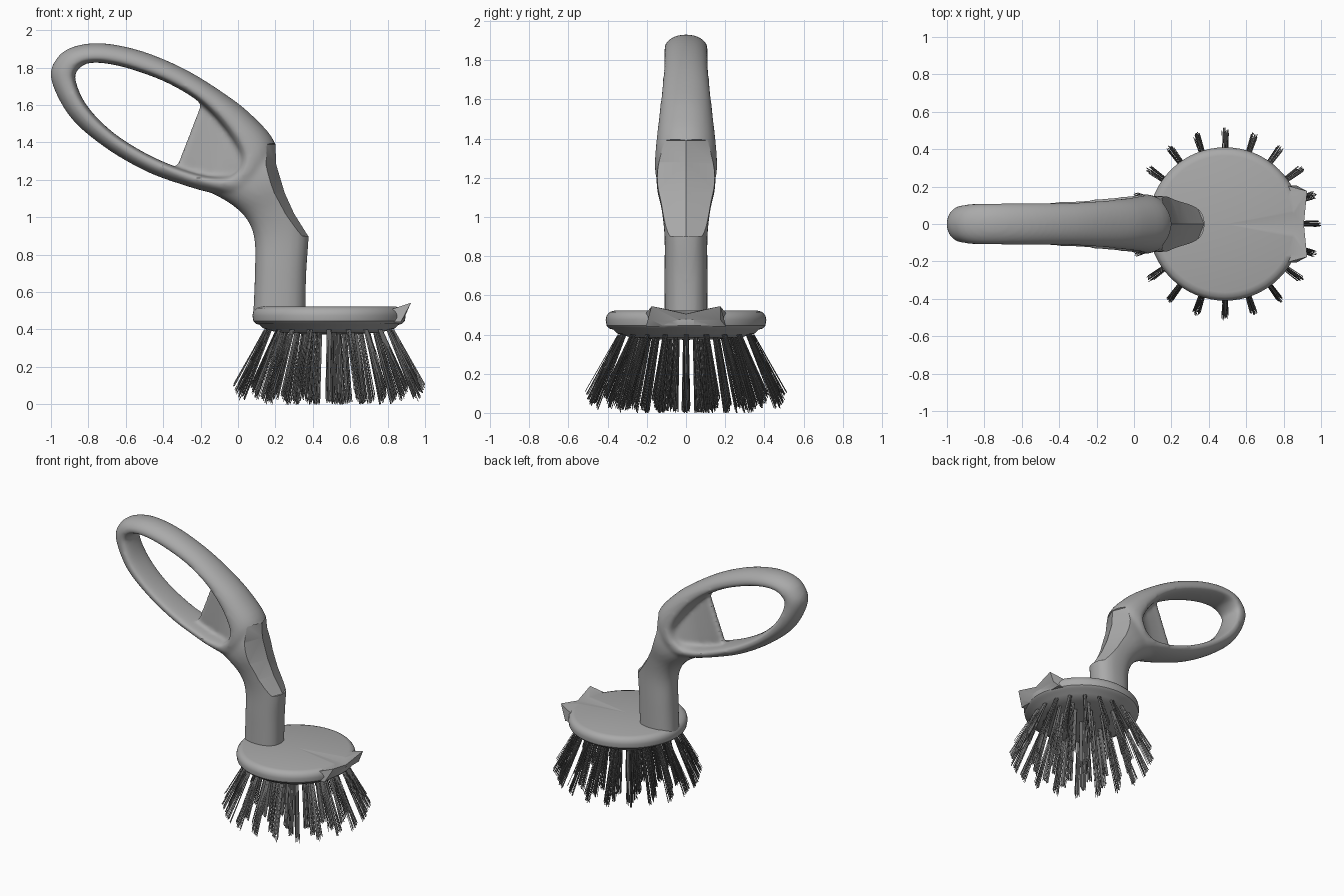
import bpy, bmesh, math, random
from mathutils import Vector

if "Cube" in bpy.data.objects:
    bpy.data.objects.remove(bpy.data.objects["Cube"])

random.seed(4)
HEAD_X = 0.487


def paint(ob, name, g):
    mat = bpy.data.materials.get(name) or bpy.data.materials.new(name)
    mat.diffuse_color = (g, g, g, 1)
    mat.use_nodes = True
    mat.node_tree.nodes["Principled BSDF"].inputs["Base Color"].default_value = mat.diffuse_color
    ob.data.materials.clear()
    ob.data.materials.append(mat)


def make_object(name, bm):
    bmesh.ops.recalc_face_normals(bm, faces=bm.faces)
    me = bpy.data.meshes.new(name)
    bm.to_mesh(me)
    bm.free()
    ob = bpy.data.objects.new(name, me)
    bpy.context.collection.objects.link(ob)
    return ob


def bake(ob):
    dg = bpy.context.evaluated_depsgraph_get()
    me = bpy.data.meshes.new_from_object(ob.evaluated_get(dg))
    ob.modifiers.clear()
    ob.data = me


def boolean(ob, other, op):
    m = ob.modifiers.new("bool", 'BOOLEAN')
    m.operation, m.solver, m.object = op, 'EXACT', other
    bake(ob)
    bpy.data.objects.remove(other)


def shade(ob, deg):
    bpy.ops.object.select_all(action='DESELECT')
    ob.select_set(True)
    bpy.context.view_layer.objects.active = ob
    bpy.ops.object.shade_smooth_by_angle(angle=math.radians(deg))


def spline(rows, closed, steps):
    """Catmull-Rom through rows of numbers."""
    n, out = len(rows), []
    get = (lambda i: rows[i % n]) if closed else (lambda i: rows[max(0, min(n - 1, i))])
    for i in range(n if closed else n - 1):
        for s in range(steps):
            t = s / steps
            out.append([0.5 * (2 * b + (c - a) * t + (2 * a - 5 * b + 4 * c - d) * t * t
                               + (3 * b - a - 3 * c + d) * t ** 3)
                        for a, b, c, d in zip(get(i - 1), get(i), get(i + 1), get(i + 2))])
    if not closed:
        out.append(list(rows[-1]))
    return out


def loft(bm, rows, closed=False, e=2.4, bias=0.0, steps=5, n=28):
    """Rows: x1, z1, x2, z2, half width. Bias moves the widest part towards point 2."""
    rings = []
    for x1, z1, x2, z2, w in spline(rows, closed, steps):
        ring = []
        for k in range(n):
            a = 2 * math.pi * k / n
            u = math.copysign(abs(math.cos(a)) ** (2 / e), math.cos(a))
            v = math.copysign(abs(math.sin(a)) ** (2 / e), math.sin(a))
            u = bias + u * (1 - bias if u > 0 else 1 + bias)
            ring.append(bm.verts.new(((x1 + x2) / 2 + u * (x2 - x1) / 2, v * w,
                                      (z1 + z2) / 2 + u * (z2 - z1) / 2)))
        rings.append(ring)
    m = len(rings)
    for i in range(m if closed else m - 1):
        p, q = rings[i], rings[(i + 1) % m]
        for k in range(n):
            bm.faces.new((p[k], p[(k + 1) % n], q[(k + 1) % n], q[k]))
    if not closed:
        bm.faces.new(rings[0])
        bm.faces.new(rings[-1])


def prism(name, pts, half):
    """Extrude an x-z outline symmetrically in y."""
    bm = bmesh.new()
    f = bm.faces.new([bm.verts.new((x, -half, z)) for x, z in pts])
    r = bmesh.ops.extrude_face_region(bm, geom=[f])
    bmesh.ops.translate(bm, vec=(0, 2 * half, 0),
                        verts=[v for v in r['geom'] if isinstance(v, bmesh.types.BMVert)])
    return make_object(name, bm)


# Handle: grip loop (outer point, inner point, half width)
bm = bmesh.new()
loft(bm, [
    (-1.0, 1.74, -.87, 1.74, .10), (-.965, 1.855, -.845, 1.80, .105),
    (-.87, 1.915, -.79, 1.825, .11), (-.72, 1.93, -.69, 1.82, .112),
    (-.52, 1.89, -.55, 1.785, .113), (-.30, 1.80, -.37, 1.715, .115),
    (-.10, 1.68, -.20, 1.61, .125), (.07, 1.55, -.07, 1.47, .14),
    (.20, 1.39, 0, 1.34, .155), (.17, 1.22, -.005, 1.27, .16),
    (.06, 1.10, -.05, 1.23, .15), (-.12, 1.125, -.15, 1.22, .14),
    (-.30, 1.175, -.29, 1.255, .125), (-.50, 1.25, -.48, 1.335, .115),
    (-.72, 1.38, -.67, 1.455, .11), (-.90, 1.54, -.81, 1.60, .11)],
    closed=True, e=2.1, bias=.45)
# Neck
loft(bm, [
    (.08, .46, .36, .46, .11), (.09, .70, .365, .70, .11),
    (.088, .88, .378, .92, .11), (.05, .985, .36, 1.10, .125),
    (-.03, 1.065, .30, 1.27, .15), (-.15, 1.135, .20, 1.39, .145)])
# Dished web inside the loop
loft(bm, [
    (-.345, 1.22, -.18, 1.65, .022), (-.22, 1.19, -.12, 1.57, .03),
    (-.12, 1.17, -.04, 1.48, .05), (-.03, 1.18, .04, 1.38, .10)], e=4)
handle = make_object("handle", bm)
m = handle.modifiers.new("fuse", 'REMESH')
m.mode, m.voxel_size = 'VOXEL', 0.013
m = handle.modifiers.new("blend", 'SMOOTH')
m.factor, m.iterations = 0.5, 7
bake(handle)
# Thumb rest: roof-shaped cut with a ridge down the middle
for side in (1, -1):
    cut = prism("thumb_cutter", [
        (.20, 1.39), (.205, 1.28), (.25, 1.13), (.30, 1.02), (.375, .90),
        (.6, .9), (.6, 1.6)], .3)
    for v in cut.data.vertices:
        if v.co.y * side < 0:
            v.co.y = -.001 * side
        else:
            v.co.x -= .12
    boolean(handle, cut, 'DIFFERENCE')
shade(handle, 35)
paint(handle, "grey_plastic", .4)

# Brush head: turned disc with a domed underside
bm = bmesh.new()
prof = [(0, .522), (.365, .522), (.39, .515), (.405, .497), (.41, .475), (.405, .445),
        (.39, .43), (.372, .425), (.35, .405), (.28, .385), (.15, .375), (0, .373)]
vs = [bm.verts.new((r, 0, z)) for r, z in prof]
es = [bm.edges.new(p) for p in zip(vs, vs[1:])]
bmesh.ops.spin(bm, geom=vs + es, cent=(0, 0, 0), axis=(0, 0, 1),
               angle=2 * math.pi, steps=64)
bmesh.ops.remove_doubles(bm, verts=bm.verts, dist=1e-4)
bmesh.ops.translate(bm, verts=bm.verts, vec=(HEAD_X, 0, 0))
head = make_object("brush_head", bm)

# Scraper lip on the front edge
lip = prism("scraper", [(.74, .50), (.82, .508), (.925, .543), (.895, .475),
                        (.87, .44), (.74, .44)], .205)
for v in lip.data.vertices:
    if v.co.x > .88:
        v.co.y *= .86
boolean(head, lip, 'UNION')

# Shallow V valley running from neck to scraper
bm = bmesh.new()
for co in [(.36, 0, .528), (.95, -.18, .545), (.95, .18, .545), (.95, 0, .503),
           (.95, -.18, .7), (.95, .18, .7)]:
    bm.verts.new(co)
bmesh.ops.convex_hull(bm, input=bm.verts)
boolean(head, make_object("valley_cutter", bm), 'DIFFERENCE')
shade(head, 35)
paint(head, "grey_plastic", .4)

# Bristles: fanned tufts in concentric rings
bm = bmesh.new()


def strand(a, b, r=0.0023):
    rows = [[bm.verts.new(p + Vector((math.cos(t), math.sin(t), 0)) * r)
             for t in (0, 2.094, 4.189)] for p in (a, b)]
    for k in range(3):
        j = (k + 1) % 3
        bm.faces.new((rows[0][k], rows[0][j], rows[1][j], rows[1][k]))
    bm.faces.new(rows[1])


# root radius, tip radius, tip height, tuft count
for r0, r1, z1, count in [(.335, .495, .055, 20), (.25, .355, .025, 15),
                          (.165, .225, .012, 10), (.08, .105, .008, 5), (0, 0, .006, 1)]:
    for i in range(count):
        a = 2 * math.pi * (i + (.5 if r0 == .25 else 0)) / count
        d = Vector((math.cos(a), math.sin(a), 0))
        for _ in range(25):
            t, s = random.uniform(0, 2 * math.pi), math.sqrt(random.random())
            o = Vector((math.cos(t), math.sin(t), 0)) * s
            root = Vector((HEAD_X, 0, .40)) + d * r0 + o * .013
            tip = Vector((HEAD_X, 0, z1 + .08 * d.dot(o) * r1)) + d * r1 + o * .021
            tip.z = max(0, tip.z + random.uniform(-.008, .025))
            strand(root, tip)
bristles = make_object("bristles", bm)
paint(bristles, "dark_bristle", .15)
